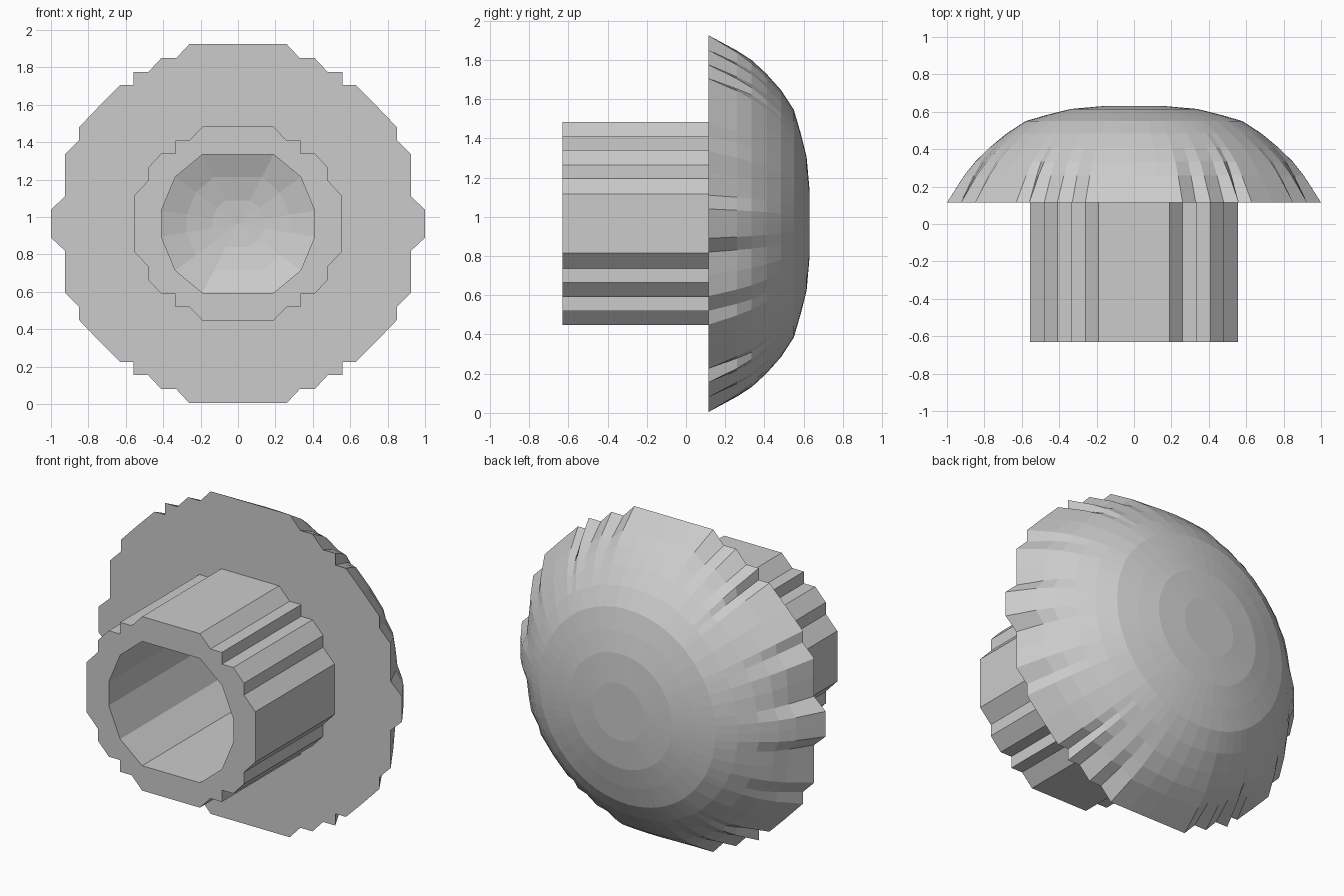
import bpy, bmesh
from math import hypot

if "Cube" in bpy.data.objects:
    bpy.data.objects.remove(bpy.data.objects["Cube"])

CZ = 0.965  # height of the axis


def full_loop(quad):
    """Mirror a quarter outline (z axis round to x axis) into a closed loop."""
    half = quad + [(x, -z) for x, z in reversed(quad)]
    pts = half + [(-x, z) for x, z in reversed(half)]
    out = []
    for p in pts:
        if not out or hypot(p[0] - out[-1][0], p[1] - out[-1][1]) > 1e-5:
            out.append(p)
    if hypot(out[0][0] - out[-1][0], out[0][1] - out[-1][1]) < 1e-5:
        out.pop()
    return out


def ring(bm, pts, y):
    return [bm.verts.new((x, y, CZ + z)) for x, z in pts]


def skin(bm, a, b):
    n = len(a)
    for i in range(n):
        j = (i + 1) % n
        bm.faces.new((a[i], a[j], b[j], b[i]))


def fill_between(bm, outer, inner):
    edges = []
    for loop in (outer, inner):
        for i, v in enumerate(loop):
            w = loop[(i + 1) % len(loop)]
            edges.append(bm.edges.get((v, w)) or bm.edges.new((v, w)))
    bmesh.ops.triangle_fill(bm, edges=edges, use_beauty=True, normal=(0, -1, 0))


def dome(bm, base, pts, profile, radius):
    """Loft rings from a stepped outline to a round crown."""
    prev = base
    for r, y, stepped in profile:
        loop = []
        for x, z in pts:
            d = hypot(x, z)
            k = stepped * r / radius + (1 - stepped) * r / d
            loop.append((x * k, z * k))
        cur = ring(bm, loop, y)
        skin(bm, prev, cur)
        prev = cur
    return prev


def finish(bm, name):
    me = bpy.data.meshes.new(name)
    bm.to_mesh(me)
    bm.free()
    ob = bpy.data.objects.new(name, me)
    bpy.context.collection.objects.link(ob)


# Stepped outlines, one quarter each
rim = full_loop([(0, .96), (.13, .96), (.26, .96), (.33, .885), (.41, .885),
                 (.48, .81), (.56, .81), (.56, .74), (.63, .74), (.74, .63),
                 (.85, .515), (.85, .445), (.925, .37), (.925, .26),
                 (.925, .145), (1, .075), (1, 0)])
tube = full_loop([(.19, .518), (.26, .445), (.335, .445), (.335, .375),
                  (.41, .375), (.48, .3), (.48, .23), (.555, .15)])
bore = full_loop([(.19, .37), (.335, .25), (.41, .07)])

# Cap: faceted dome with a flat underside around the stem
bm = bmesh.new()
base = ring(bm, rim, 0.115)
crown = dome(bm, base, rim, [(.885, .26, .7), (.835, .335, .4), (.765, .41, .2),
                             (.68, .485, 0), (.58, .55, 0), (.46, .585, 0),
                             (.34, .615, 0), (.17, .63, 0)], .965)
bm.faces.new(crown)
fill_between(bm, base, ring(bm, tube, 0.115))
bmesh.ops.recalc_face_normals(bm, faces=bm.faces)
# The underside must face the front, the dome must face outwards
if max(bm.faces, key=lambda f: f.calc_center_median().y).normal.y < 0:
    bmesh.ops.reverse_faces(bm, faces=bm.faces)
finish(bm, "cap")

# Stem: hollow tube whose bore ends in a shallow concave floor
bm = bmesh.new()
outer, inner = ring(bm, tube, -0.63), ring(bm, bore, -0.63)
skin(bm, outer, ring(bm, tube, 0.115))
fill_between(bm, outer, inner)
deep = ring(bm, bore, 0.48)
skin(bm, inner, deep)
floor = dome(bm, deep, bore, [(.28, .53, 0), (.14, .56, 0)], .41)
tip = bm.verts.new((0, .57, CZ))
for i, v in enumerate(floor):
    bm.faces.new((v, floor[(i + 1) % len(floor)], tip))
bmesh.ops.recalc_face_normals(bm, faces=bm.faces)
if tip.link_faces[0].normal.y > 0:
    bmesh.ops.reverse_faces(bm, faces=bm.faces)
finish(bm, "stem")
